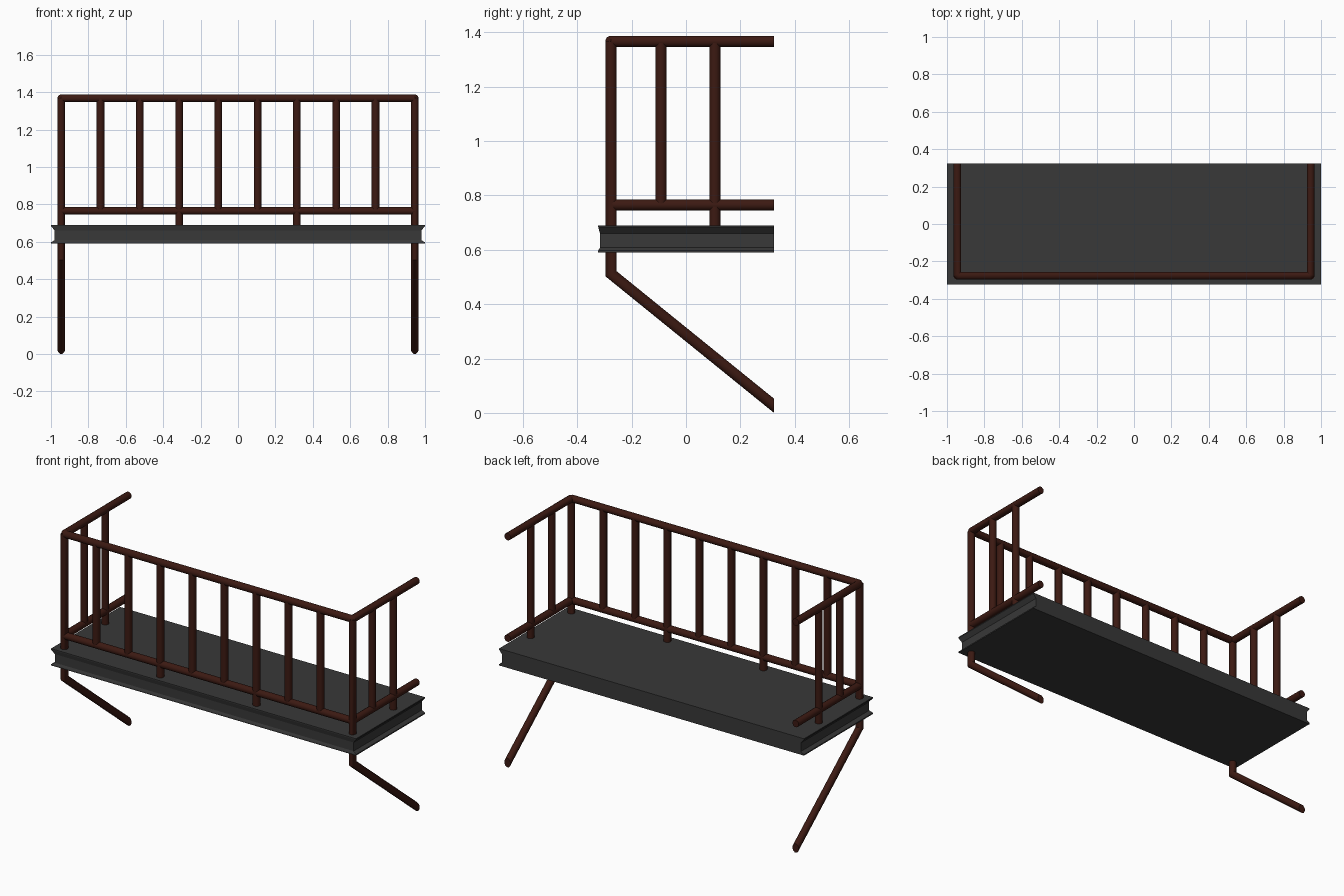
import bpy, bmesh, math
from mathutils import Vector

if "Cube" in bpy.data.objects:
    bpy.data.objects.remove(bpy.data.objects["Cube"])

R, SIDES = 0.021, 12
PX, PY, BACK = 0.945, -0.276, 0.323      # post position, wall plane
TOP, LOW, DECK = 1.367, 0.765, 0.69      # rail and deck heights


def material(name, rgb):
    m = bpy.data.materials.new(name)
    m.diffuse_color = (*rgb, 1)
    m.use_nodes = True
    m.node_tree.nodes["Principled BSDF"].inputs["Base Color"].default_value = m.diffuse_color
    return m


RUST = material("dark_red_iron", (0.045, 0.010, 0.006))
STONE = material("dark_grey", (0.04, 0.04, 0.04))


def finish(bm, name, mat, smooth=False):
    bmesh.ops.recalc_face_normals(bm, faces=bm.faces)
    me = bpy.data.meshes.new(name)
    bm.to_mesh(me)
    bm.free()
    me.materials.append(mat)
    ob = bpy.data.objects.new(name, me)
    bpy.context.collection.objects.link(ob)
    if smooth:
        bpy.ops.object.select_all(action='DESELECT')
        ob.select_set(True)
        bpy.context.view_layer.objects.active = ob
        bpy.ops.object.shade_smooth_by_angle(angle=math.radians(35))
    return ob


def tube(name, points, end_normal=None):
    """Round bar along a path with mitred corners; the last cut may be slanted."""
    pts = [Vector(p) for p in points]
    dirs = [(b - a).normalized() for a, b in zip(pts, pts[1:])]
    bm = bmesh.new()
    u = dirs[0].orthogonal().normalized()
    v = dirs[0].cross(u)
    ring = []
    for k in range(SIDES):
        t = 2 * math.pi * k / SIDES
        ring.append(bm.verts.new(pts[0] + R * (u * math.cos(t) + v * math.sin(t))))
    bm.faces.new(ring)
    for i, d in enumerate(dirs):
        if i + 1 < len(dirs):
            n = d + dirs[i + 1]
        else:
            n = Vector(end_normal) if end_normal else d
        nxt = [bm.verts.new(p.co + d * ((pts[i + 1] - p.co).dot(n) / d.dot(n))) for p in ring]
        for k in range(SIDES):
            j = (k + 1) % SIDES
            bm.faces.new((ring[k], ring[j], nxt[j], nxt[k]))
        ring = nxt
    bm.faces.new(ring)
    return finish(bm, name, RUST, True)


# Floor slab: moulded edge on front and ends, flat against the wall
bm = bmesh.new()
prev = None
for inset, z in [(0, 0.59), (0, 0.597), (0.02, 0.609), (0.02, 0.66), (0, 0.684), (0, DECK)]:
    x, y = 1 - inset, -BACK + inset * 0.33
    ring = [bm.verts.new(c) for c in ((-x, y, z), (x, y, z), (x, BACK, z), (-x, BACK, z))]
    if prev:
        for k in range(4):
            j = (k + 1) % 4
            bm.faces.new((prev[k], prev[j], ring[j], ring[k]))
    else:
        bm.faces.new(ring)
    prev = ring
bm.faces.new(prev)
finish(bm, "floor_slab", STONE)

# Top handrail with clipped corners, running round three sides
c = 0.008
tube("top_rail", [(-PX, BACK, TOP), (-PX, PY + c, TOP), (-PX + c, PY, TOP),
                  (PX - c, PY, TOP), (PX, PY + c, TOP), (PX, BACK, TOP)])

# Lower rail, front
tube("lower_rail_front", [(-PX, PY, LOW), (PX, PY, LOW)])

# Corner posts with slanted braces, side rails and side balusters
foot = R * math.hypot(0.6, 0.48) / 0.6
for side, s in (("left", -1), ("right", 1)):
    x = s * PX
    tube("post_brace_" + side, [(x, PY, TOP), (x, PY, 0.512), (x, BACK, foot)], (0, 1, 0))
    tube("lower_rail_" + side, [(x, PY, LOW), (x, BACK, LOW)])
    tube("side_baluster_short_" + side, [(x, -0.092, TOP), (x, -0.092, LOW)])
    tube("side_baluster_long_" + side, [(x, 0.106, TOP), (x, 0.106, DECK - 0.01)])

# Front balusters: every third one reaches the slab
for i in range(1, 9):
    x = -PX + 2 * PX * i / 9
    tube(f"front_baluster_{i}", [(x, PY, TOP), (x, PY, DECK - 0.01 if i % 3 == 0 else LOW)])
